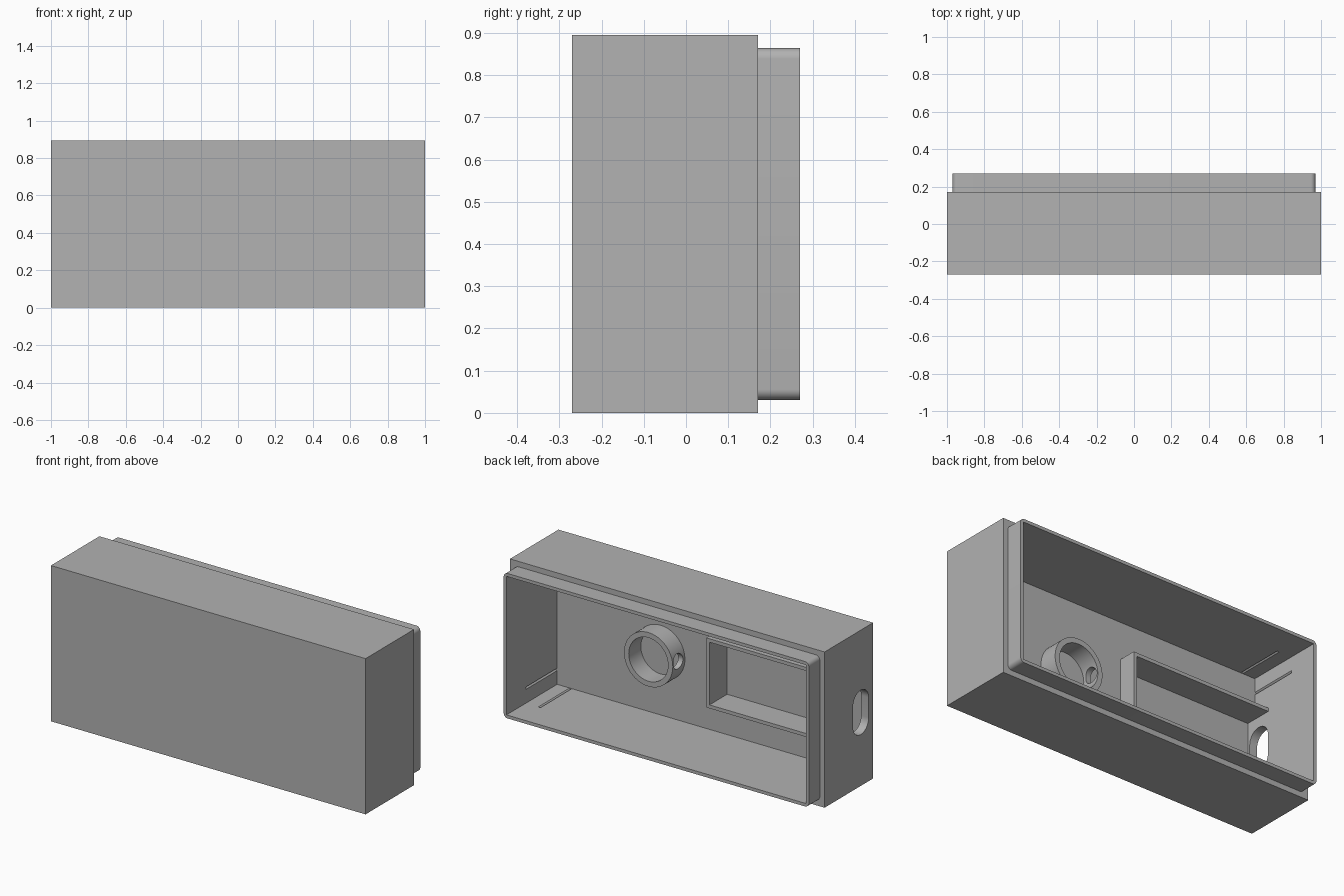
import bpy
import bmesh
import math
from mathutils import Matrix, Vector

cube = bpy.data.objects.get("Cube")
if cube:
    bpy.data.objects.remove(cube, do_unlink=True)

grey = bpy.data.materials.new("light grey plastic")
grey.use_nodes = True
grey.diffuse_color = (0.445, 0.445, 0.445, 1)
grey.node_tree.nodes["Principled BSDF"].inputs["Base Color"].default_value = grey.diffuse_color


def finish(bm, name):
    mesh = bpy.data.meshes.new(name)
    bmesh.ops.recalc_face_normals(bm, faces=bm.faces)
    bm.to_mesh(mesh)
    bm.free()
    mesh.materials.append(grey)
    obj = bpy.data.objects.new(name, mesh)
    bpy.context.collection.objects.link(obj)
    return obj


def box(name, x, y, z, radius=0, axis=1, segments=8):
    """Box between (min, max) pairs, optionally rounding the edges along one axis."""
    bm = bmesh.new()
    bmesh.ops.create_cube(bm, size=1)
    for v in bm.verts:
        v.co = Vector([(a + b) / 2 + c * (b - a) for c, (a, b) in zip(v.co, (x, y, z))])
    if radius:
        edges = [e for e in bm.edges
                 if abs((e.verts[0].co - e.verts[1].co).normalized()[axis]) > 0.9]
        bmesh.ops.bevel(bm, geom=edges, offset=radius, segments=segments,
                        profile=0.5, affect='EDGES')
    return finish(bm, name)


def cylinder(name, centre, radius, depth, axis, segments=64):
    bm = bmesh.new()
    bmesh.ops.create_cone(bm, cap_ends=True, segments=segments,
                          radius1=radius, radius2=radius, depth=depth)
    turn = Matrix.Rotation(math.pi / 2, 4, axis)
    bmesh.ops.transform(bm, matrix=Matrix.Translation(centre) @ turn, verts=bm.verts)
    return finish(bm, name)


def combine(target, tool, operation='DIFFERENCE'):
    """Apply a boolean and throw the tool away."""
    mod = target.modifiers.new("cut", 'BOOLEAN')
    mod.operation = operation
    mod.solver = 'EXACT'
    mod.object = tool
    bpy.context.view_layer.update()
    graph = bpy.context.evaluated_depsgraph_get()
    mesh = bpy.data.meshes.new_from_object(target.evaluated_get(graph))
    target.modifiers.clear()
    target.data = mesh
    bpy.data.objects.remove(tool, do_unlink=True)


def shade(obj):
    bpy.ops.object.select_all(action='DESELECT')
    obj.select_set(True)
    bpy.context.view_layer.objects.active = obj
    bpy.ops.object.shade_smooth_by_angle(angle=math.radians(30))


HEIGHT = 0.895
MID = HEIGHT / 2
FLOOR = -0.19              # inner face of the front wall
INNER_X, INNER_Z = 0.952, 0.398

# Case: solid block with a stepped lip, hollowed from the back
case = box("case", (-1, 1), (-0.27, 0.17), (0, HEIGHT))
lip = box("lip", (-0.97, 0.97), (0, 0.27), (0.031, HEIGHT - 0.031), radius=0.025)
combine(case, lip, 'UNION')
combine(case, box("cavity", (-INNER_X, INNER_X), (FLOOR, 0.5),
                  (MID - INNER_Z, MID + INNER_Z)))

# Window recess in the front wall and cable slot in the side wall
combine(case, box("recess", (-INNER_X, -0.09), (-0.245, 0), (0.25, 0.61)))
combine(case, box("cable_slot", (-1.1, -0.9), (-0.23, -0.088), (0.295, 0.55),
                  radius=0.0705, axis=0, segments=12))

# Thin diagonal grooves across the four inner corners
for sx in (-1, 1):
    for sz in (-1, 1):
        groove = box("groove", (-0.07, 0.07), (FLOOR + 0.003, 0.095), (-0.005, 0.005))
        middle = Vector((sx * (INNER_X - 0.043), 0, MID + sz * (INNER_Z - 0.043)))
        groove.data.transform(Matrix.Translation(middle)
                              @ Matrix.Rotation(sx * sz * math.pi / 4, 4, 'Y'))
        combine(case, groove)
shade(case)

# Round socket with a hole in its side
cx, cz = 0.295, 0.41
socket = cylinder("round_socket", (cx, -0.14, cz), 0.155, 0.12, 'X')
combine(socket, cylinder("bore", (cx, -0.14, cz), 0.125, 0.3, 'X'))
combine(socket, cylinder("side_hole", (cx - 0.15, -0.13, cz + 0.01), 0.043, 0.15, 'Y', 32))
shade(socket)

# Three-sided frame around the recess, running into the side wall
frame = box("recess_frame", (-0.97, -0.07), (-0.2, -0.085), (0.23, 0.63))
combine(frame, box("frame_opening", (-1.2, -0.09), (-0.3, 0), (0.25, 0.61)))
